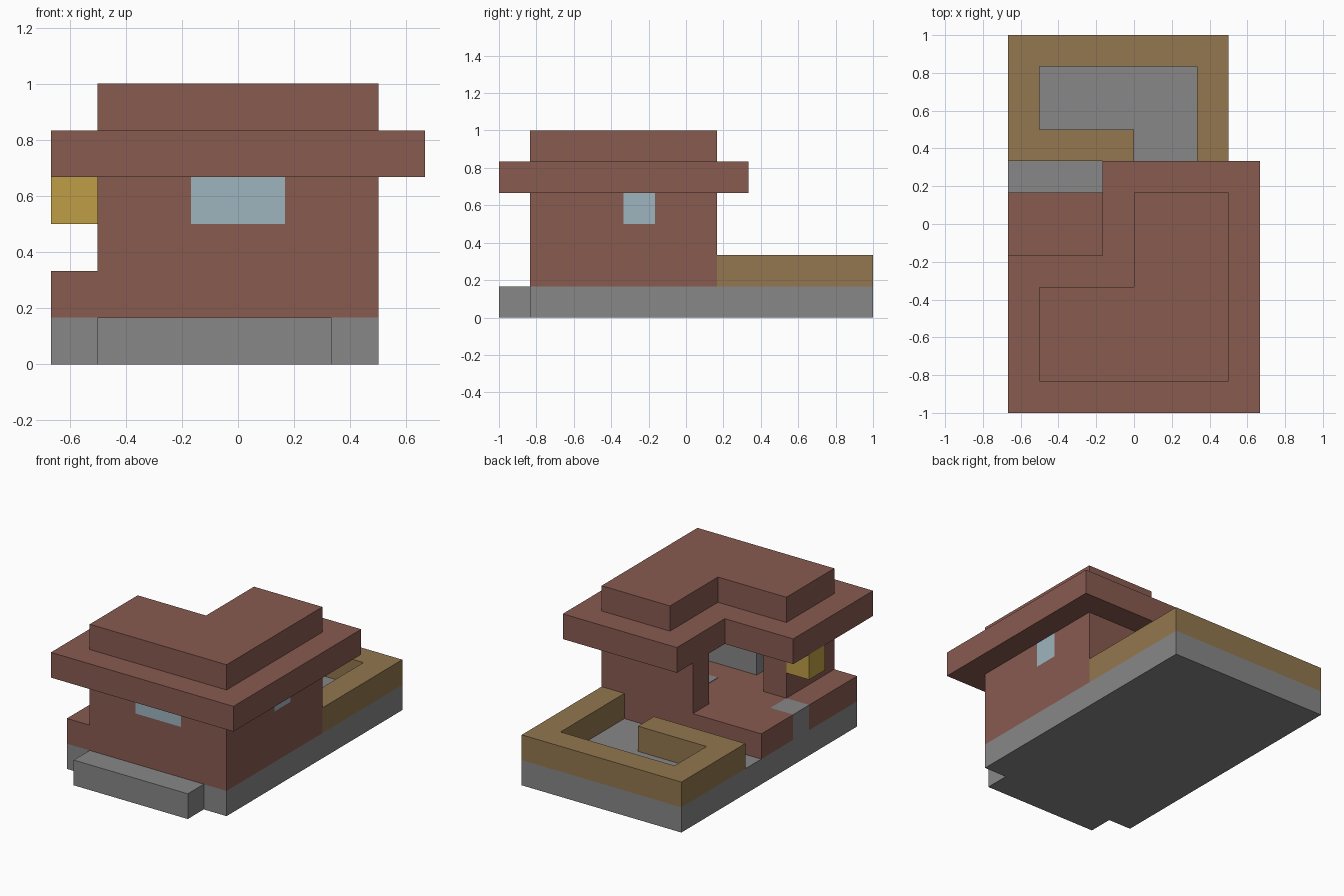
import bpy
import bmesh

cube = bpy.data.objects.get("Cube")
if cube:
    bpy.data.objects.remove(cube, do_unlink=True)

UNIT = 1 / 6  # everything is laid out on a block grid


def linear(c):
    c /= 255
    return c / 12.92 if c <= 0.04045 else ((c + 0.055) / 1.055) ** 2.4


def material(name, *rgb):
    mat = bpy.data.materials.new(name)
    mat.use_nodes = True
    color = [linear(c) for c in rgb] + [1]
    mat.diffuse_color = color
    mat.node_tree.nodes["Principled BSDF"].inputs["Base Color"].default_value = color
    return mat


brick = material("brick brown", 136, 91, 80)
stone = material("stone grey", 137, 135, 136)
hedge = material("tan", 146, 119, 78)
glass = material("pale blue glass", 158, 181, 190)
gold = material("gold", 191, 158, 70)


def prism(name, outline, z0, z1, mat):
    """Extrude a footprint given in block units."""
    bm = bmesh.new()
    base = bm.faces.new([bm.verts.new((x * UNIT, y * UNIT, z0 * UNIT)) for x, y in outline])
    top = bmesh.ops.extrude_face_region(bm, geom=[base])["geom"]
    verts = [v for v in top if isinstance(v, bmesh.types.BMVert)]
    bmesh.ops.translate(bm, verts=verts, vec=(0, 0, (z1 - z0) * UNIT))
    bmesh.ops.recalc_face_normals(bm, faces=bm.faces)
    mesh = bpy.data.meshes.new(name)
    bm.to_mesh(mesh)
    bm.free()
    mesh.materials.append(mat)
    obj = bpy.data.objects.new(name, mesh)
    bpy.context.collection.objects.link(obj)
    return obj


def box(name, x0, x1, y0, y1, z0, z1, mat):
    return prism(name, [(x0, y0), (x1, y0), (x1, y1), (x0, y1)], z0, z1, mat)


# Foundation with the front step
prism("foundation", [(-4, -5), (-3, -5), (-3, -6), (2, -6), (2, -5), (3, -5), (3, 6), (-4, 6)],
      0, 1, stone)

# Raised house floor, notched for the door slab
prism("house_floor", [(-4, -5), (3, -5), (3, 1), (-4, 1), (-4, -1), (-3, -1), (-3, -2), (-4, -2)],
      1, 2, brick)
box("door_slab", -4, -3, -2, -1, 1, 2, stone)
box("floor_tile", 0, 1, -2, -1, 2, 2.02, stone)

# Garden border around the sunken yard, open to a side path
prism("garden_border", [(3, 1), (3, 6), (-4, 6), (-4, 2), (0, 2), (0, 3), (-3, 3), (-3, 5),
                        (2, 5), (2, 1)], 1, 2, hedge)

# Walls: a continuous lower course, then pieces between the windows
prism("lower_wall", [(-3, -2), (-3, -5), (3, -5), (3, 1), (-1, 1), (-1, 0), (2, 0), (2, -4),
                     (-2, -4), (-2, -2)], 2, 3, brick)
prism("upper_wall_right", [(-3, -2), (-3, -5), (-1, -5), (-1, -4), (-2, -4), (-2, -2)],
      3, 4, brick)
prism("upper_wall_left", [(1, -5), (3, -5), (3, -2), (2, -2), (2, -4), (1, -4)], 3, 4, brick)
prism("upper_wall_back", [(3, -1), (3, 1), (-1, 1), (-1, 0), (2, 0), (2, -1)], 3, 4, brick)

# Windows, counter and the hanging sign
box("front_window", -1, 1, -5, -4, 3, 4, glass)
box("side_window", 2, 3, -2, -1, 3, 4, glass)
box("counter", -1, 2, -4, -3, 2, 3, stone)
box("hanging_sign", -4, -3, -3, -2, 3, 4, gold)

# Two-step roof
prism("roof_eaves", [(-4, -6), (4, -6), (4, 2), (-1, 2), (-1, -1), (-4, -1)], 4, 5, brick)
prism("roof_top", [(-3, -5), (3, -5), (3, 1), (0, 1), (0, -2), (-3, -2)], 5, 6, brick)
